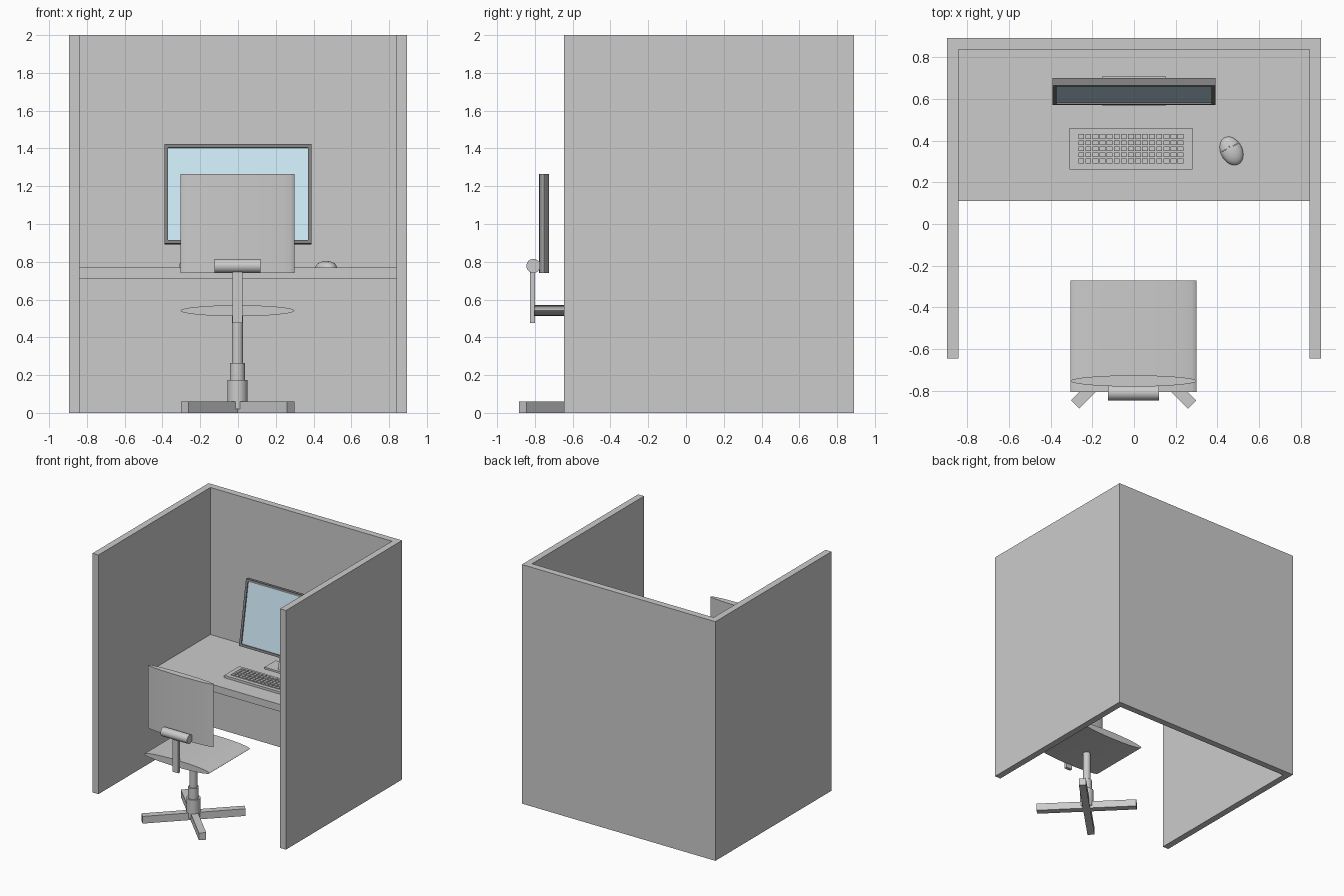
import bpy, bmesh, math
from mathutils import Matrix, Vector

if "Cube" in bpy.data.objects:
    bpy.data.objects.remove(bpy.data.objects["Cube"])


def material(name, rgb):
    m = bpy.data.materials.new(name)
    m.diffuse_color = (*rgb, 1)
    m.use_nodes = True
    m.node_tree.nodes["Principled BSDF"].inputs["Base Color"].default_value = m.diffuse_color
    return m


def finish(name, bm, mat=None, smooth=False):
    bmesh.ops.recalc_face_normals(bm, faces=bm.faces)
    me = bpy.data.meshes.new(name)
    bm.to_mesh(me)
    bm.free()
    ob = bpy.data.objects.new(name, me)
    bpy.context.collection.objects.link(ob)
    if mat:
        me.materials.append(mat)
    if smooth:
        bpy.ops.object.select_all(action='DESELECT')
        ob.select_set(True)
        bpy.context.view_layer.objects.active = ob
        bpy.ops.object.shade_smooth_by_angle(angle=math.radians(35))
    return ob


def add_box(bm, lo, hi):
    lo, hi = Vector(lo), Vector(hi)
    bmesh.ops.create_cube(bm, size=1, matrix=Matrix.Translation((lo + hi) / 2) @ Matrix.Diagonal((*(hi - lo), 1)))


def box(name, lo, hi, mat=None):
    bm = bmesh.new()
    add_box(bm, lo, hi)
    return finish(name, bm, mat)


def cylinder(name, centre, radii, depth, axis='Z'):
    # Elliptical cylinder; radii are given in the plane across the axis
    rot = {'Z': Matrix(), 'Y': Matrix.Rotation(math.pi / 2, 4, 'X'),
           'X': Matrix.Rotation(math.pi / 2, 4, 'Y')}[axis]
    bm = bmesh.new()
    bmesh.ops.create_cone(bm, cap_ends=True, segments=32, radius1=1, radius2=1, depth=1,
                          matrix=Matrix.Translation(centre) @ rot @ Matrix.Diagonal((*radii, depth, 1)))
    return finish(name, bm, smooth=True)


def prism(name, outline, z0, z1):
    bm = bmesh.new()
    face = bm.faces.new([bm.verts.new((x, y, z0)) for x, y in outline])
    ext = bmesh.ops.extrude_face_region(bm, geom=[face])
    verts = [g for g in ext['geom'] if isinstance(g, bmesh.types.BMVert)]
    bmesh.ops.translate(bm, verts=verts, vec=(0, 0, z1 - z0))
    return finish(name, bm)


dark = material('dark_frame', (0.22, 0.22, 0.22))
blue = material('screen_blue', (0.62, 0.82, 0.92))

# Cubicle walls and desk top
W, I, F, B = 0.895, 0.84, -0.645, 0.89
prism('partition_walls', [(-W, F), (-I, F), (-I, 0.835), (I, 0.835),
                          (I, F), (W, F), (W, B), (-W, B)], 0, 2)
box('desk_top', (-I, 0.11, 0.71), (I, 0.835, 0.77))

# Monitor: frame with recessed screen, leaning back
lean = Matrix.Translation((0, 0.57, 0.897)) @ Matrix.Rotation(math.radians(-10), 4, 'X')
bm = bmesh.new()
add_box(bm, (-0.39, 0, 0), (0.39, 0.036, 0.535))
bm.faces.ensure_lookup_table()
bm.normal_update()
front = min(bm.faces, key=lambda f: f.calc_center_median().y)
bmesh.ops.inset_individual(bm, faces=[front], thickness=0.027)
bmesh.ops.inset_individual(bm, faces=[front], thickness=0.0005, depth=-0.008)
front.material_index = 1
monitor = finish('monitor', bm, dark)
monitor.data.materials.append(blue)
monitor.matrix_world = lean

# Monitor stand
box('stand_base', (-0.15, 0.565, 0.77), (0.15, 0.71, 0.785))
neck = box('stand_neck', (-0.04, 0.036, -0.13), (0.04, 0.056, 0.25))
neck.matrix_world = lean

# Keyboard body and keys
box('keyboard', (-0.31, 0.26, 0.77), (0.28, 0.46, 0.79))
bm = bmesh.new()
px, py = 0.51 / 15, 0.145 / 5
for i in range(15):
    for j in range(5):
        x, y = -0.27 + i * px, 0.288 + j * py
        add_box(bm, (x + 0.003, y + 0.003, 0.788), (x + px - 0.003, y + py - 0.003, 0.798))
finish('keys', bm)

# Mouse: half ellipsoid with button grooves
place = Matrix.Translation((0.467, 0.35, 0.77)) @ Matrix.Rotation(math.radians(27), 4, 'Z')
bm = bmesh.new()
bmesh.ops.create_uvsphere(bm, u_segments=32, v_segments=16, radius=1,
                          matrix=Matrix.Diagonal((0.052, 0.072, 0.034, 1)))
cut = bmesh.ops.bisect_plane(bm, geom=bm.verts[:] + bm.edges[:] + bm.faces[:],
                             plane_co=(0, 0, 0), plane_no=(0, 0, -1), clear_outer=True)
bmesh.ops.holes_fill(bm, edges=[e for e in bm.edges if e.is_boundary])
mouse = finish('mouse', bm, smooth=True)
mouse.matrix_world = place
for name, lo, hi in (('split_cutter', (-0.001, 0.018, 0.024), (0.001, 0.08, 0.05)),
                     ('cross_cutter', (-0.06, 0.017, 0.015), (0.06, 0.019, 0.031))):
    cutter = box(name, lo, hi)
    cutter.matrix_world = place
    cutter.hide_render = True
    cutter.hide_set(True)
    mod = mouse.modifiers.new(name, 'BOOLEAN')
    mod.operation = 'DIFFERENCE'
    mod.object = cutter

# Chair seat and backrest, both with a flat elliptical section
cylinder('seat', (-0.002, -0.538, 0.541), (0.302, 0.029), 0.535, 'Y')
cylinder('backrest', (-0.002, -0.752, 1.003), (0.302, 0.027), 0.525, 'Z')

# Backrest support
cylinder('back_pivot', (-0.003, -0.808, 0.778), (0.037, 0.037), 0.245, 'X')
box('back_strut', (-0.03, -0.826, 0.475), (0.025, -0.8, 0.78))

# Telescoping post
for name, r, z0, z1 in (('post_lower', 0.053, 0.02, 0.175),
                        ('post_middle', 0.04, 0.17, 0.265),
                        ('post_upper', 0.03, 0.26, 0.535)):
    cylinder(name, (-0.003, -0.585, (z0 + z1) / 2), (r, r), z1 - z0)

# Crossed feet
for name, angle in (('foot_bar_a', 45), ('foot_bar_b', -45)):
    bar = box(name, (-0.396, -0.028, 0), (0.396, 0.028, 0.06))
    bar.matrix_world = Matrix.Translation((-0.002, -0.585, 0)) @ Matrix.Rotation(math.radians(angle), 4, 'Z')
